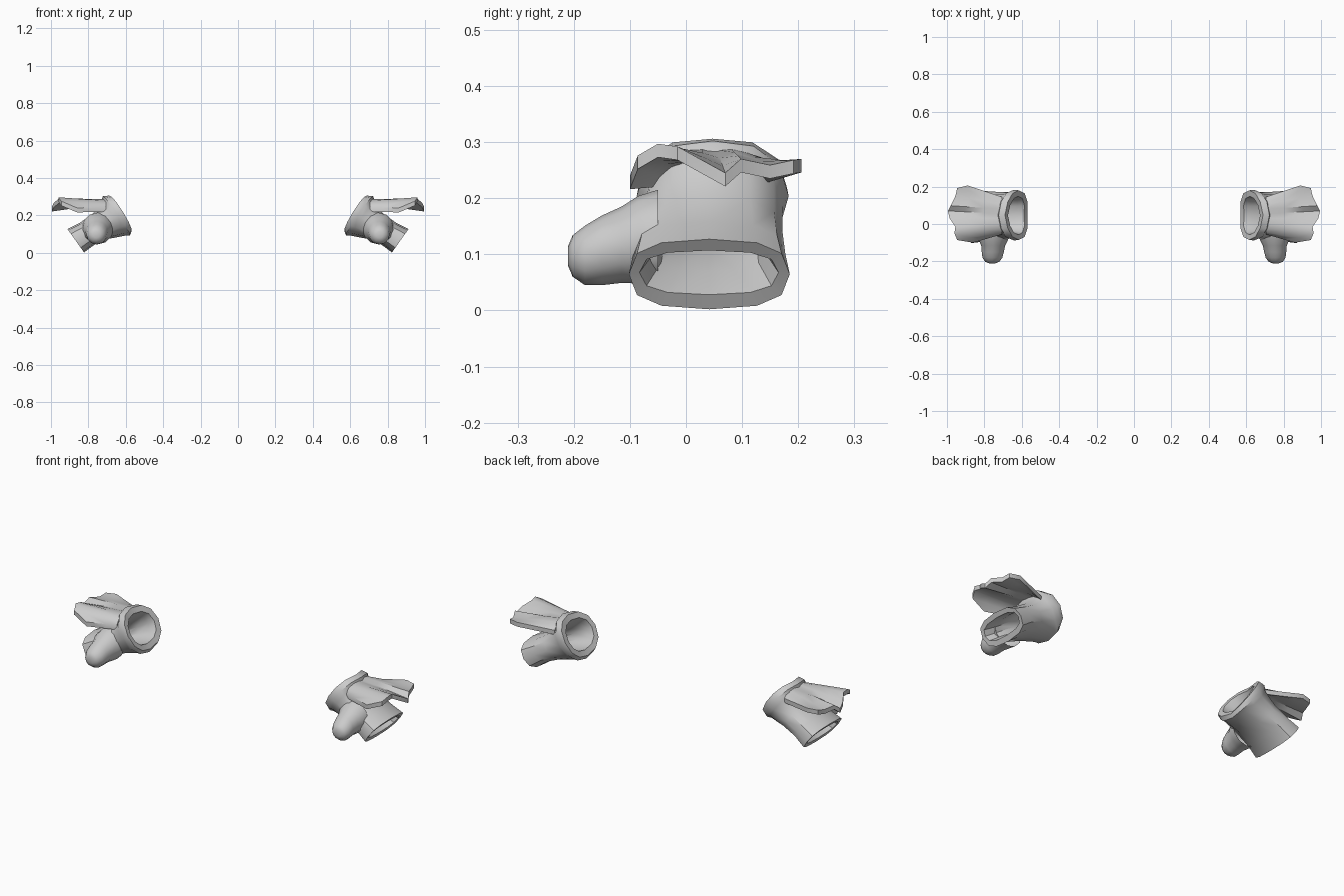
import bpy
import bmesh
import math
from mathutils import Vector

cube = bpy.data.objects.get("Cube")
if cube:
    bpy.data.objects.remove(cube, do_unlink=True)

grey = bpy.data.materials.new("plain grey")
grey.use_nodes = True
COLOUR = (0.6, 0.6, 0.6, 1)
grey.diffuse_color = COLOUR
grey.node_tree.nodes["Principled BSDF"].inputs["Base Color"].default_value = COLOUR


def finish(name, bm, angle):
    """Turn the bmesh into a smooth-shaded object with sharp creases."""
    bmesh.ops.recalc_face_normals(bm, faces=bm.faces)
    mesh = bpy.data.meshes.new(name)
    bm.to_mesh(mesh)
    bm.free()
    mesh.materials.append(grey)
    obj = bpy.data.objects.new(name, mesh)
    bpy.context.collection.objects.link(obj)
    bpy.ops.object.select_all(action='DESELECT')
    obj.select_set(True)
    bpy.context.view_layer.objects.active = obj
    bpy.ops.object.shade_smooth_by_angle(angle=math.radians(angle))
    return obj


def bridge(bm, rings, closed_ring=True, closed_path=False):
    """Join neighbouring rows of vertices with quads."""
    n = len(rings[0])
    for i in range(len(rings) if closed_path else len(rings) - 1):
        a, b = rings[i], rings[(i + 1) % len(rings)]
        for j in range(n if closed_ring else n - 1):
            k = (j + 1) % n
            bm.faces.new((a[j], a[k], b[k], b[j]))


def spow(v, e):
    return math.copysign(abs(v) ** e, v)


# Sleeve stations: bottom x z, top x z, y min, y max, roundness, side bulge
SLEEVE = [
    (0.570, 0.112, 0.690, 0.306, -0.085, 0.180, 0.90, 0.018),
    (0.578, 0.092, 0.724, 0.302, -0.088, 0.183, 0.90, 0.012),
    (0.602, 0.092, 0.730, 0.272, -0.078, 0.172, 0.90, 0.008),
    (0.690, 0.075, 0.780, 0.205, -0.086, 0.172, 0.85, 0),
    (0.765, 0.045, 0.850, 0.158, -0.094, 0.177, 0.80, 0),
    (0.823, 0.002, 0.912, 0.127, -0.102, 0.185, 0.75, 0),
    (0.838, 0.028, 0.896, 0.107, -0.083, 0.165, 0.75, 0),
    (0.775, 0.070, 0.830, 0.140, -0.055, 0.140, 0.80, 0),
    (0.680, 0.115, 0.750, 0.205, -0.045, 0.135, 0.90, 0),
    (0.615, 0.130, 0.698, 0.255, -0.050, 0.140, 0.90, 0.008),
    (0.588, 0.137, 0.674, 0.279, -0.058, 0.148, 0.90, 0.016),
]


def make_sleeve(name):
    bm = bmesh.new()
    rings = []
    for bx, bz, tx, tz, y0, y1, e, bulge in SLEEVE:
        lo, hi = Vector((bx, 0, bz)), Vector((tx, 0, tz))
        mid, half = (lo + hi) / 2, (hi - lo) / 2
        ring = []
        for k in range(12):
            a = math.tau * k / 12
            s, c = spow(math.sin(a), e), spow(math.cos(a), e)
            p = mid + half * s
            p.y = (y0 + y1) / 2 + (y1 - y0) / 2 * c
            p += Vector((-0.83, 0, 0.55)) * bulge * abs(c)
            ring.append(bm.verts.new(p))
        rings.append(ring)
    bridge(bm, rings, closed_path=True)
    return finish(name, bm, 40)


# Thumb stations: y, centre x, centre z, half width, half height
THUMB = [
    (-0.050, 0.750, 0.130, 0.085, 0.085),
    (-0.085, 0.752, 0.126, 0.078, 0.078),
    (-0.115, 0.753, 0.117, 0.064, 0.068),
    (-0.150, 0.755, 0.107, 0.059, 0.062),
    (-0.180, 0.757, 0.098, 0.053, 0.053),
    (-0.202, 0.758, 0.097, 0.038, 0.037),
    (-0.210, 0.758, 0.097, 0.018, 0.018),
]


def make_thumb(name):
    bm = bmesh.new()
    rings = []
    for y, cx, cz, w, h in THUMB:
        rings.append([bm.verts.new((cx + w * math.cos(math.tau * k / 12), y,
                                    cz + h * math.sin(math.tau * k / 12)))
                      for k in range(12)])
    bridge(bm, rings)
    bm.faces.new(rings[-1])
    return finish(name, bm, 60)


# Fan ribs: root y z, then outer edge x y z
FAN = [
    (-0.055, 0.232, 0.860, -0.100, 0.228),
    (-0.045, 0.250, 0.945, -0.086, 0.264),
    (-0.025, 0.266, 0.960, -0.050, 0.285),
    (0.000, 0.274, 0.955, -0.015, 0.280),
    (0.030, 0.276, 0.985, 0.030, 0.255),
    (0.055, 0.274, 0.995, 0.070, 0.233),
    (0.080, 0.276, 0.980, 0.098, 0.258),
    (0.105, 0.270, 0.955, 0.150, 0.247),
    (0.130, 0.255, 0.945, 0.192, 0.256),
    (0.145, 0.240, 0.890, 0.206, 0.258),
]


def make_fan(name):
    bm = bmesh.new()
    thick = 0.012
    rings = []
    for ry, rz, ex, ey, ez in FAN:
        root, tip = Vector((0.705, ry, rz)), Vector((ex, ey, ez))
        row = [root.lerp(tip, t) for t in (0, 0.35, 0.7, 1)]
        # closed cross-section of each rib: upper side out, lower side back
        up = [p + Vector((0, 0, thick)) for p in row]
        down = [p - Vector((0, 0, thick)) for p in reversed(row)]
        rings.append([bm.verts.new(p) for p in up + down])
    bridge(bm, rings)
    bm.faces.new(rings[0])
    bm.faces.new(rings[-1])
    return finish(name, bm, 35)


def mirrored_copy(obj, name):
    bm = bmesh.new()
    bm.from_mesh(obj.data)
    for v in bm.verts:
        v.co.x = -v.co.x
    finish(name, bm, 40)


# Build the left hand, then mirror it to the right
for part, make in (("sleeve", make_sleeve), ("thumb", make_thumb), ("fan", make_fan)):
    mirrored_copy(make("left_glove_" + part), "right_glove_" + part)
